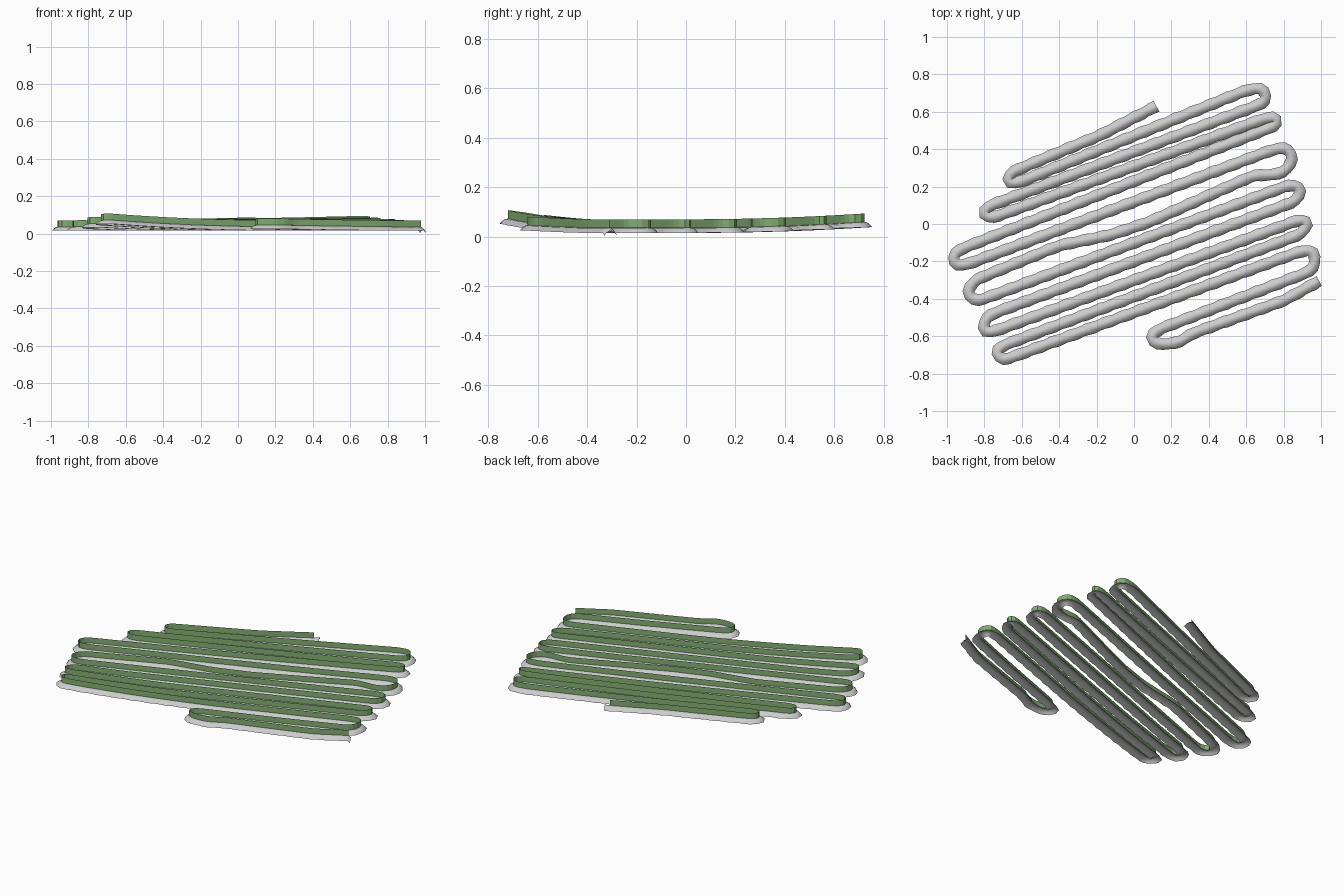
import bpy, bmesh, math
from mathutils import Vector

if "Cube" in bpy.data.objects:
    bpy.data.objects.remove(bpy.data.objects["Cube"])

STEP, HALF = 0.03, 0.031

# Serpentine centreline: each row is listed by its turn points (x, y)
TURNS = [
    (0.12, 0.63), (-0.18, 0.475), (-0.66, 0.275),
    (-0.68, 0.25), (-0.67, 0.215), (-0.62, 0.22),
    (0.60, 0.715), (0.68, 0.73), (0.715, 0.68), (0.69, 0.645),
    (-0.79, 0.09), (-0.81, 0.06), (-0.80, 0.035), (-0.75, 0.035),
    (0.70, 0.565), (0.76, 0.575), (0.775, 0.54), (0.74, 0.52),
    (-0.94, -0.14), (-0.975, -0.18), (-0.95, -0.225), (-0.89, -0.215),
    (0.75, 0.40), (0.82, 0.41), (0.85, 0.36), (0.83, 0.30), (0.77, 0.265),
    (0.64, 0.26), (0.35, 0.13), (0.08, 0.01), (-0.13, -0.06), (-0.40, -0.115),
    (-0.85, -0.30), (-0.89, -0.35), (-0.88, -0.40), (-0.83, -0.41),
    (0.82, 0.205), (0.88, 0.21), (0.895, 0.16), (0.86, 0.12),
    (-0.77, -0.485), (-0.81, -0.53), (-0.80, -0.58), (-0.75, -0.575),
    (0.85, 0.01), (0.91, 0.03), (0.935, 0.0), (0.89, -0.055),
    (-0.70, -0.65), (-0.745, -0.68), (-0.71, -0.73), (-0.66, -0.715),
    (0.88, -0.15), (0.95, -0.135), (0.975, -0.19), (0.95, -0.25),
    (0.13, -0.565), (0.085, -0.60), (0.10, -0.635), (0.18, -0.645),
    (0.26, -0.625), (0.30, -0.59), (0.80, -0.41), (0.99, -0.305),
]


def resample(pts, step):
    """Evenly spaced points along a polyline."""
    out, carry = [pts[0]], 0.0
    for a, b in zip(pts, pts[1:]):
        length = (b - a).length
        d = step - carry
        while d <= length:
            out.append(a.lerp(b, d / length))
            d += step
        carry = length - (d - step)
    out.append(pts[-1])
    return out


def ground(x, y):
    """Gently dished ground under the bank."""
    if y < 0:
        lift = 0.037 * max(0.0, (-y - 0.38) / 0.34) ** 1.3
        lift *= 1 - 0.6 * min(1.0, max(0.0, (x + 0.7) / 0.8))
    else:
        lift = 0.024 * (y / 0.73) ** 2
    return 0.015 + lift


path = resample([Vector(p) for p in TURNS], STEP)
path = [path[0]] + [(a + b * 2 + c) / 4 for a, b, c in zip(path, path[1:], path[2:])] + [path[-1]]


def sweep(name, section, color=None, trim=0):
    """Sweep an open section of (offset, height) points along the path."""
    bm = bmesh.new()
    previous = None
    last = len(path) - 1
    for i in range(trim, len(path) - trim):
        t = (path[min(i + 1, last)] - path[max(i - 1, 0)]).normalized()
        side = Vector((-t.y, t.x))
        p = path[i]
        z = ground(p.x, p.y) - (0.013 if i == last else 0)
        ring = []
        for k, (o, h) in enumerate(section):
            q = p + side * o * (1 + 0.09 * math.sin(i * 1.9 + k * 1.3))
            ring.append(bm.verts.new((q.x, q.y, z + h)))
        if previous:
            for k in range(len(ring) - 1):
                bm.faces.new((previous[k], previous[k + 1], ring[k + 1], ring[k]))
        previous = ring
    bmesh.ops.recalc_face_normals(bm, faces=bm.faces)
    if sum(f.normal.z for f in bm.faces) < 0:
        bmesh.ops.reverse_faces(bm, faces=bm.faces)
    mesh = bpy.data.meshes.new(name)
    bm.to_mesh(mesh)
    bm.free()
    obj = bpy.data.objects.new(name, mesh)
    bpy.context.collection.objects.link(obj)
    if color:
        mat = bpy.data.materials.new(name + "_green")
        mat.diffuse_color = color
        mat.use_nodes = True
        mat.node_tree.nodes["Principled BSDF"].inputs["Base Color"].default_value = mat.diffuse_color
        mesh.materials.append(mat)
    return obj


# Rounded earth bank, open underneath
bank = sweep("earth_bank", [(-HALF, 0), (-0.022, 0.011), (-0.01, 0.019), (0, 0.021),
                            (0.01, 0.019), (0.022, 0.011), (HALF, 0)])
for poly in bank.data.polygons:
    poly.use_smooth = True

# Thin upright hedge along the crest
sweep("hedge_strip", [(0, 0.021), (0, 0.055)], (0.22, 0.42, 0.17, 1), trim=1)
